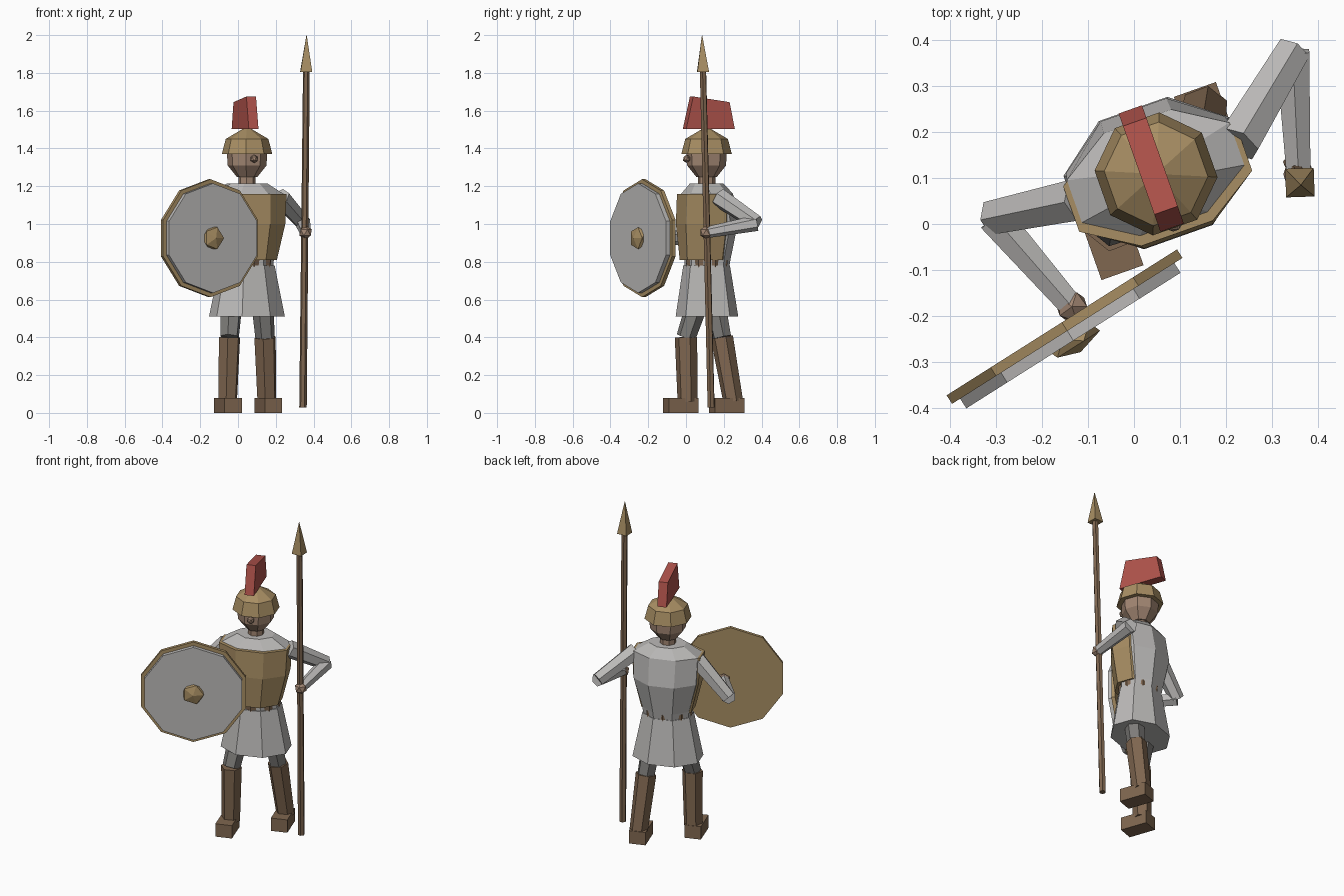
import bpy, bmesh, math
from mathutils import Vector, Matrix

if "Cube" in bpy.data.objects:
    bpy.data.objects.remove(bpy.data.objects["Cube"])


def mat(name, r, g, b):
    m = bpy.data.materials.new(name)
    m.diffuse_color = (r, g, b, 1)
    m.use_nodes = True
    m.node_tree.nodes["Principled BSDF"].inputs["Base Color"].default_value = m.diffuse_color
    return m


STEEL = mat("pale grey", .50, .49, .48)
BRONZE = mat("bronze", .39, .27, .125)
LEATHER = mat("brown leather", .215, .135, .08)
RED = mat("crest red", .44, .088, .072)
SKIN = mat("skin", .36, .24, .17)
DARK = mat("dark grey", .21, .205, .195)

# The whole figure is turned a little about z
BODY = Matrix.Translation((.048, .109, 0)) @ Matrix.Rotation(math.radians(19.5), 4, 'Z')


def finish(name, bm, material, matrix=Matrix()):
    bmesh.ops.transform(bm, matrix=matrix, verts=bm.verts)
    bmesh.ops.recalc_face_normals(bm, faces=bm.faces)
    me = bpy.data.meshes.new(name)
    bm.to_mesh(me)
    bm.free()
    me.materials.append(material)
    ob = bpy.data.objects.new(name, me)
    bpy.context.collection.objects.link(ob)
    return ob


def loft(name, material, rings, matrix=BODY, n=8, phase=.5):
    """Stack of elliptical rings (z, half width, half depth, y offset), capped."""
    bm = bmesh.new()
    loops = []
    for z, a, b, c in rings:
        loops.append([bm.verts.new((a * math.cos((i + phase) * math.tau / n),
                                    b * math.sin((i + phase) * math.tau / n) + c, z))
                      for i in range(n)])
    for lo, hi in zip(loops, loops[1:]):
        for i in range(n):
            j = (i + 1) % n
            bm.faces.new((lo[i], lo[j], hi[j], hi[i]))
    bm.faces.new(loops[0])
    bm.faces.new(loops[-1])
    return finish(name, bm, material, matrix)


def limb(name, material, p, q, r0, r1, n=6, phase=.5):
    """Tapered prism from p to q."""
    p, q = Vector(p), Vector(q)
    d = q - p
    m = Matrix.Translation(p) @ d.to_track_quat('Z', 'Y').to_matrix().to_4x4()
    return loft(name, material, [(0, r0, r0, 0), (d.length, r1, r1, 0)], m, n, phase)


def knob(name, material, r, matrix):
    bm = bmesh.new()
    bmesh.ops.create_icosphere(bm, subdivisions=1, radius=r)
    return finish(name, bm, material, matrix)


# Torso, cuirass, belt and skirt
loft("torso", STEEL, [(.74, .14, .11, 0), (.82, .148, .12, .005), (1.0, .198, .147, .012),
                      (1.16, .203, .128, .003), (1.215, .11, .085, 0)])
loft("cuirass", BRONZE, [(.81, .158, .127, -.012), (1.0, .207, .145, -.0105), (1.16, .216, .137, -.0105)])
loft("belt", LEATHER, [(.77, .141, .112, 0), (.81, .145, .116, 0)], phase=0)
loft("skirt", STEEL, [(.51, .207, .16, .002), (.78, .15, .12, 0)])

# Neck, head, nose
loft("neck", SKIN, [(1.19, .046, .046, 0), (1.28, .046, .046, 0)])
loft("head", SKIN, [(1.25, .055, .055, 0), (1.31, .103, .103, 0), (1.40, .108, .108, 0)])
knob("nose", SKIN, .022, BODY @ Matrix.Translation((0, -.112, 1.345)))

# Helmet and crest
loft("helmet", BRONZE, [(1.37, .134, .134, 0), (1.45, .113, .113, 0), (1.51, .012, .012, 0)])
bm = bmesh.new()
profile = [(-.122, 1.503), (-.082, 1.675), (.122, 1.645), (.151, 1.503)]
side = bm.faces.new([bm.verts.new((-.033, y, z)) for y, z in profile])
new = bmesh.ops.extrude_face_region(bm, geom=[side])["geom"]
bmesh.ops.translate(bm, vec=(.054, 0, 0), verts=[v for v in new if isinstance(v, bmesh.types.BMVert)])
finish("crest", bm, RED, BODY)

# Legs: thigh, greave and boot, front leg then rear leg
for tag, hip, knee, ankle, foot in (
        ("front", (-.03, .08, .64), (-.045, .0, .4), (-.055, .008, .06), (-.0525, -.028)),
        ("rear", (.125, .14, .64), (.143, .19, .4), (.153, .25, .06), (.16, .215))):
    limb(tag + "_thigh", DARK, hip, knee, .062, .052)
    limb(tag + "_greave", LEATHER, (knee[0], knee[1], .4), ankle, .06, .053)
    bm = bmesh.new()
    bmesh.ops.create_cube(bm, size=1)
    finish(tag + "_boot", bm, LEATHER, Matrix.Translation((foot[0], foot[1], .04))
           @ Matrix.Rotation(math.radians(19.5), 4, 'Z') @ Matrix.Diagonal((.097, .165, .08, 1)))

# Arms: upper arm, forearm and hand
for tag, shoulder, elbow, hand in (
        ("spear", (.225, .175, 1.14), (.345, .375, 1.005), (.358, .108, .955)),
        ("shield", (-.115, .055, 1.13), (-.305, .015, .93), (-.135, -.18, .92))):
    limb(tag + "_upper_arm", STEEL, shoulder, elbow, .052, .042)
    limb(tag + "_forearm", STEEL, elbow, hand, .042, .03)
    knob(tag + "_hand", SKIN, .037, Matrix.Translation(hand))

# Spear
limb("spear_shaft", LEATHER, (.344, .133, .028), (.362, .09, 1.81), .02, .018)
limb("spear_head", BRONZE, (.361, .09, 1.805), (.363, .085, 2.0), .044, .001, 4, .28)

# Shield: ten-sided backing, face and boss; local z points out of the shield
out = Vector((.535, -.845, 0)).normalized()
across = Vector((-out.y, out.x, 0))
frame = Matrix((across, Vector((0, 0, 1)), out)).transposed().to_4x4()
SHIELD = Matrix.Translation((-.157, -.214, .925)) @ frame
loft("shield_back", BRONZE, [(0, .312, .312, 0), (.022, .312, .312, 0)], SHIELD, 10)
loft("shield_face", STEEL, [(.02, .29, .29, 0), (.047, .29, .29, 0)], SHIELD, 10)
knob("shield_boss", BRONZE, .068, SHIELD @ Matrix.Translation((0, 0, .046)) @ Matrix.Diagonal((1, 1, .45, 1)))
